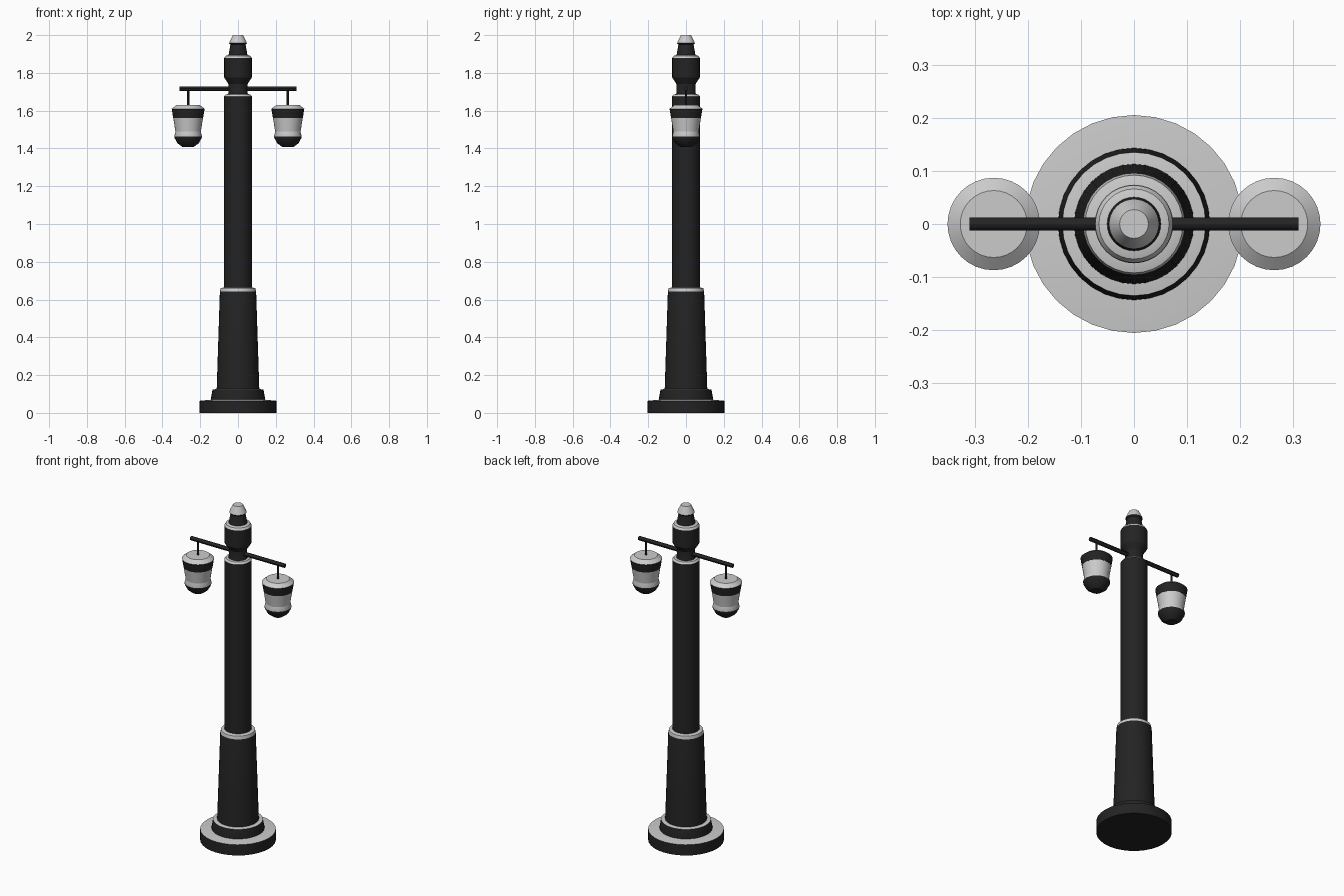
import bpy, bmesh, math
from mathutils import Matrix

cube = bpy.data.objects.get("Cube")
if cube:
    bpy.data.objects.remove(cube)


def material(name, value):
    m = bpy.data.materials.new(name)
    m.use_nodes = True
    colour = (value, value, value, 1)
    m.diffuse_color = colour
    bsdf = next(n for n in m.node_tree.nodes if n.type == 'BSDF_PRINCIPLED')
    bsdf.inputs["Base Color"].default_value = colour
    return m


MATS = [material("black_iron", 0.017), material("pale_grey", 0.6)]
DARK, PALE = 0, 1


def finish(name, bm, location=(0, 0, 0)):
    bmesh.ops.recalc_face_normals(bm, faces=bm.faces)
    mesh = bpy.data.meshes.new(name)
    bm.to_mesh(mesh)
    bm.free()
    for m in MATS:
        mesh.materials.append(m)
    ob = bpy.data.objects.new(name, mesh)
    ob.location = location
    bpy.context.collection.objects.link(ob)
    bpy.ops.object.select_all(action='DESELECT')
    bpy.context.view_layer.objects.active = ob
    ob.select_set(True)
    bpy.ops.object.shade_smooth_by_angle(angle=math.radians(30))
    return ob


def lathe(name, start, steps, top=DARK, location=(0, 0, 0), sides=32):
    """Turn a profile; each step is (radius, z, colour of the band below it)."""
    bm = bmesh.new()

    def ring(r, z):
        return [bm.verts.new((r * math.cos(a), r * math.sin(a), z))
                for a in (math.tau * i / sides for i in range(sides))]
    low = ring(*start)
    bm.faces.new(low)
    for r, z, colour in steps:
        high = ring(r, z)
        for i in range(sides):
            j = (i + 1) % sides
            bm.faces.new((low[i], low[j], high[j], high[i])).material_index = colour
        low = high
    bm.faces.new(low).material_index = top
    return finish(name, bm, location)


def rod(name, radius, length, location, axis='Z', sides=12):
    bm = bmesh.new()
    turn = Matrix.Rotation(math.pi / 2, 4, 'Y') if axis == 'X' else Matrix()
    bmesh.ops.create_cone(bm, cap_ends=True, segments=sides, radius1=radius,
                          radius2=radius, depth=length, matrix=turn)
    return finish(name, bm, location)


# Stepped foot, tapered skirt and column with pale ledges
lathe("base_plinth", (0.205, 0), [(0.205, 0.064, DARK), (0.14, 0.07, PALE)], PALE)
lathe("base_collar", (0.143, 0.068),
      [(0.143, 0.078, DARK), (0.135, 0.123, DARK), (0.11, 0.127, PALE)], PALE)
lathe("column_skirt", (0.113, 0.12),
      [(0.096, 0.642, DARK), (0.092, 0.66, PALE), (0.074, 0.665, PALE)], PALE)
lathe("column", (0.074, 0.65),
      [(0.074, 1.675, DARK), (0.065, 1.686, PALE), (0.05, 1.688, PALE)], PALE)

# Finial
lathe("finial_neck", (0.055, 1.68),
      [(0.05, 1.695, DARK), (0.05, 1.74, DARK), (0.073, 1.775, DARK),
       (0.073, 1.878, DARK), (0.066, 1.89, PALE), (0.05, 1.895, PALE)], PALE)
lathe("finial_cap", (0.052, 1.89),
      [(0.049, 1.9, DARK), (0.04, 1.95, DARK), (0.047, 1.957, DARK),
       (0.043, 1.968, PALE), (0.027, 2.0, PALE)], PALE)

# Crossbar with a hanging lantern on each side
rod("crossbar", 0.012, 0.62, (0, 0, 1.717), 'X')
for side, x in (("left", 0.264), ("right", -0.264)):
    rod(side + "_hanger", 0.006, 0.095, (x, 0, 1.67))
    lathe(side + "_lantern_glass", (0.066, 1.48), [(0.08, 1.57, PALE)], PALE, (x, 0, 0))
    lathe(side + "_lantern_lid", (0.079, 1.56),
          [(0.087, 1.61, DARK), (0.063, 1.629, PALE)], PALE, (x, 0, 0))
    lathe(side + "_lantern_bowl", (0.03, 1.408),
          [(0.057, 1.428, DARK), (0.072, 1.456, DARK), (0.073, 1.464, DARK),
           (0.067, 1.49, PALE)], PALE, (x, 0, 0))
